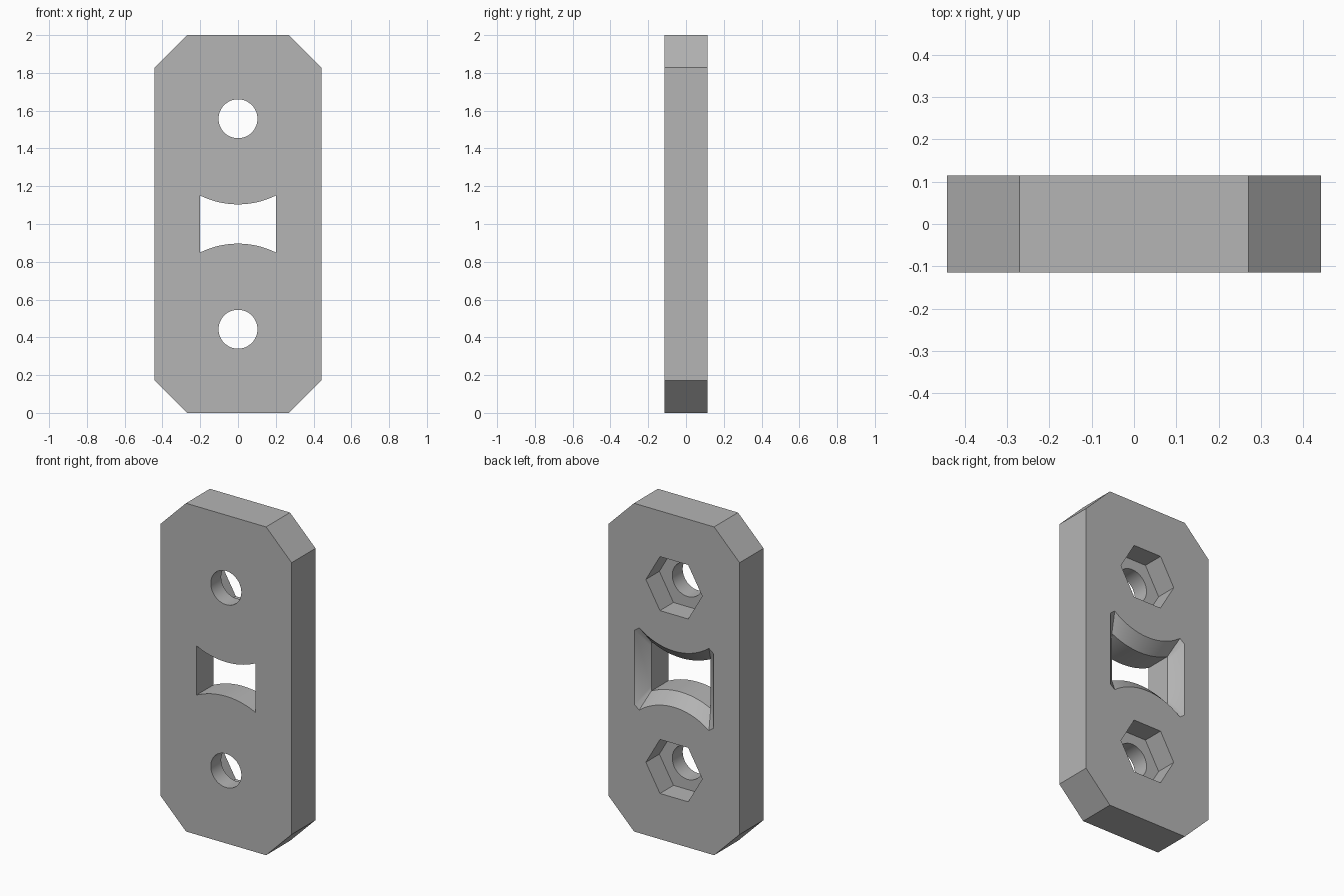
import bpy, bmesh, math

old = bpy.data.objects.get("Cube")
if old:
    bpy.data.objects.remove(old, do_unlink=True)

HALF_W, HALF_D, HEIGHT = 0.442, 0.115, 2.0
HOLE_Z = (0.443, 1.557)      # screw hole heights
HOLE_R, HEX_R, HEX_DEPTH = 0.103, 0.19, 0.13
WIN_X, ARC_R, FLARE = 0.2, 0.453, 0.067
ARC_Z = 0.557                # arc centres, measured from mid height

grey = bpy.data.materials.new("plain grey")
grey.use_nodes = True
colour = (0.46, 0.46, 0.46, 1)
grey.diffuse_color = colour
grey.node_tree.nodes["Principled BSDF"].inputs["Base Color"].default_value = colour


def loft(name, rings):
    """Solid through a list of (y, [(x, z), ...]) rings."""
    bm = bmesh.new()
    loops = [[bm.verts.new((x, y, z)) for x, z in pts] for y, pts in rings]
    n = len(loops[0])
    for a, b in zip(loops, loops[1:]):
        for i in range(n):
            j = (i + 1) % n
            bm.faces.new((a[i], a[j], b[j], b[i]))
    bm.faces.new(loops[0])
    bm.faces.new(loops[-1])
    bmesh.ops.recalc_face_normals(bm, faces=bm.faces)
    mesh = bpy.data.meshes.new(name)
    bm.to_mesh(mesh)
    bm.free()
    mesh.materials.append(grey)
    obj = bpy.data.objects.new(name, mesh)
    bpy.context.collection.objects.link(obj)
    return obj


def ring(radius, sides, z):
    return [(radius * math.cos(math.tau * i / sides),
             z + radius * math.sin(math.tau * i / sides)) for i in range(sides)]


def window(half_x, radius, wall_x, wall_z, steps=24):
    """Opening with concave top and bottom arcs and straight side walls."""
    top = [(wall_x, wall_z)]
    for i in range(steps + 1):
        x = half_x * (1 - 2 * i / steps)
        top.append((x, ARC_Z - math.sqrt(radius ** 2 - x * x)))
    top.append((-wall_x, wall_z))
    return [(x, 1 + z) for x, z in top] + [(-x, 1 - z) for x, z in top]


# Plate with clipped corners
top_x, clip_z = 0.27, 0.172
quarter = [(HALF_W, 1 - clip_z), (top_x, 1)]
half = quarter + [(-x, z) for x, z in reversed(quarter)]
outline = [(x, 1 + z) for x, z in half] + [(-x, 1 - z) for x, z in half]
plate = loft("plate", [(-HALF_D, outline), (HALF_D, outline)])

# Screw holes with hexagonal nut pockets at the back
cutters = []
for z in HOLE_Z:
    hole, pocket = ring(HOLE_R, 48, z), ring(HEX_R, 6, z)
    cutters.append(loft("hole_cutter", [(-0.3, hole), (0.3, hole)]))
    cutters.append(loft("nut_cutter", [(HALF_D - HEX_DEPTH, pocket), (0.3, pocket)]))

# Middle window, flared towards the back
inner = window(WIN_X, ARC_R, WIN_X, 0.12)
outer = window(0.235, ARC_R - FLARE, WIN_X + FLARE, 0.226)
cutters.append(loft("window_cutter", [(-0.3, inner), (HALF_D - FLARE, inner),
                                      (HALF_D, outer), (0.3, outer)]))

# Cut, then remove the cutters
bpy.context.view_layer.objects.active = plate
plate.select_set(True)
for cutter in cutters:
    mod = plate.modifiers.new("cut", "BOOLEAN")
    mod.operation = "DIFFERENCE"
    mod.solver = "EXACT"
    mod.object = cutter
    bpy.ops.object.modifier_apply(modifier=mod.name)
    bpy.data.objects.remove(cutter, do_unlink=True)

bpy.ops.object.shade_smooth_by_angle(angle=math.radians(25))
